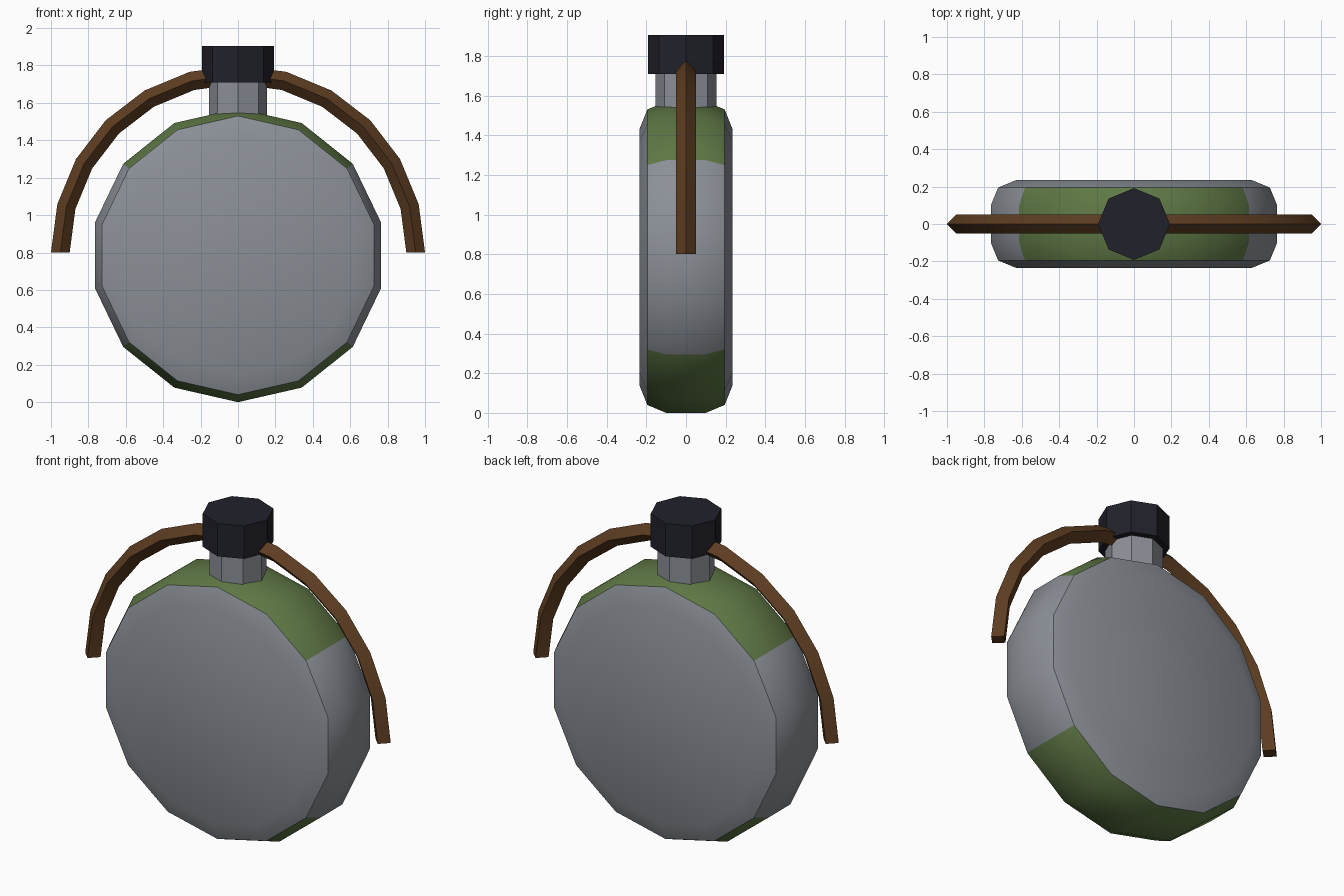
import bpy, bmesh, math
from mathutils import Matrix, Vector

cube = bpy.data.objects.get("Cube")
if cube:
    bpy.data.objects.remove(cube, do_unlink=True)


def material(name, r, g, b):
    m = bpy.data.materials.new(name)
    m.use_nodes = True
    m.diffuse_color = (r, g, b, 1)
    bsdf = next(n for n in m.node_tree.nodes if n.type == 'BSDF_PRINCIPLED')
    bsdf.inputs["Base Color"].default_value = (r, g, b, 1)
    bsdf.inputs["Roughness"].default_value = 0.8
    return m


METAL = material("grey metal", 0.26, 0.28, 0.31)
GREEN = material("olive green", 0.115, 0.19, 0.06)
BLACK = material("dark cap", 0.015, 0.015, 0.024)
LEATHER = material("brown leather", 0.11, 0.046, 0.015)


def loft(name, rings, materials):
    """Skin a list of equal point rings and cap both ends."""
    bm = bmesh.new()
    loops = [[bm.verts.new(p) for p in ring] for ring in rings]
    for a, b in zip(loops, loops[1:]):
        for i in range(len(a)):
            j = (i + 1) % len(a)
            bm.faces.new((a[i], a[j], b[j], b[i]))
    bm.faces.new(loops[0])
    bm.faces.new(loops[-1])
    bmesh.ops.recalc_face_normals(bm, faces=bm.faces)
    mesh = bpy.data.meshes.new(name)
    bm.to_mesh(mesh)
    bm.free()
    for m in materials:
        mesh.materials.append(m)
    obj = bpy.data.objects.new(name, mesh)
    bpy.context.collection.objects.link(obj)
    bpy.ops.object.select_all(action='DESELECT')
    obj.select_set(True)
    bpy.context.view_layer.objects.active = obj
    bpy.ops.object.shade_smooth_by_angle(angle=math.radians(30))
    return obj


def circle(radius, sides):
    for i in range(sides):
        t = math.tau * i / sides
        yield radius * math.sin(t), radius * math.cos(t)


# Flask body: a 14-sided disc with a rounded rim
R = 0.785
half = [(0.1, R), (0.195, 0.745), (0.235, 0.645)]
profile = [(-y, r) for y, r in reversed(half)] + half
body = loft("flask_body",
            [[(x, y, R + z) for x, z in circle(r, 14)] for y, r in profile],
            [METAL, GREEN])

# Green rim panels at the top and bottom
for f in body.data.polygons:
    c = f.center
    if abs(c.y) < 0.17 and abs(c.z - R) > 0.5 and abs(f.normal.y) < 0.8:
        f.material_index = 1


# Neck and screw cap
def octagon(name, radius, low, high, mat):
    return loft(name, [[(x, y, z) for x, y in circle(radius, 8)] for z in (low, high)], [mat])


octagon("neck", 0.155, 1.48, 1.72, METAL)
octagon("cap", 0.192, 1.71, 1.905, BLACK)

# Carrying strap: a diamond section swept over a half circle
rings = []
for k in range(13):
    turn = Matrix.Rotation(-math.pi * k / 12, 3, 'Y')
    rings.append([turn @ Vector((0.95 + u, v, 0)) + Vector((0, 0, 0.8))
                  for u, v in circle(0.05, 4)])
loft("carrying_strap", rings, [LEATHER])
